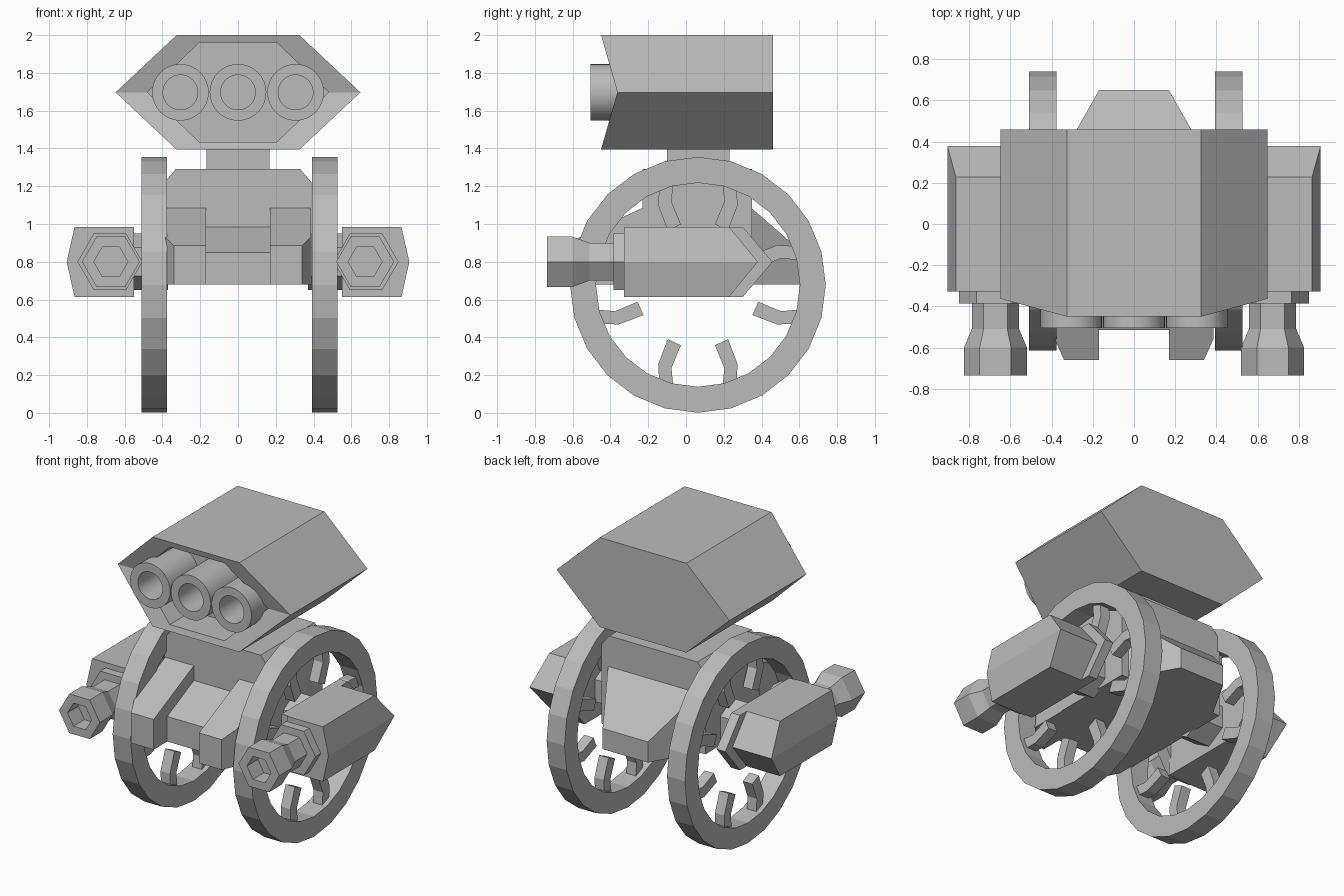
import bpy, bmesh, math
from mathutils import Vector

cube = bpy.data.objects.get("Cube")
if cube:
    bpy.data.objects.remove(cube, do_unlink=True)

GREY = (0.5, 0.5, 0.5, 1)
mat = bpy.data.materials.new("plain_grey")
mat.use_nodes = True
mat.diffuse_color = GREY
mat.node_tree.nodes["Principled BSDF"].inputs["Base Color"].default_value = GREY


def finish(name, bm, smooth=False):
    bmesh.ops.recalc_face_normals(bm, faces=bm.faces)
    mesh = bpy.data.meshes.new(name)
    bm.to_mesh(mesh)
    bm.free()
    mesh.materials.append(mat)
    obj = bpy.data.objects.new(name, mesh)
    bpy.context.scene.collection.objects.link(obj)
    if smooth:
        bpy.ops.object.select_all(action="DESELECT")
        obj.select_set(True)
        bpy.context.view_layer.objects.active = obj
        bpy.ops.object.shade_smooth_by_angle(angle=math.radians(30))
    return obj


def loft(name, rings, closed=False, ridge_cap=False, smooth=False):
    """Skin a list of equal-length point rings; cap the ends unless closed."""
    bm = bmesh.new()
    vs = [[bm.verts.new(p) for p in ring] for ring in rings]
    n = len(rings[0])
    pairs = list(zip(vs, vs[1:])) + ([(vs[-1], vs[0])] if closed else [])
    for a, b in pairs:
        for i in range(n):
            j = (i + 1) % n
            bm.faces.new((a[i], a[j], b[j], b[i]))
    if not closed:
        bm.faces.new(vs[0])
        if ridge_cap:
            e = vs[-1]
            bm.faces.new(e[:4])
            bm.faces.new((e[3], e[4], e[5], e[0]))
        else:
            bm.faces.new(vs[-1])
    return finish(name, bm, smooth)


def prism_x(name, outline, x0, x1):
    return loft(name, [[(x, y, z) for y, z in outline] for x in (x0, x1)])


def circle_y(cx, cz, r, y, n):
    return [(cx + r * math.cos(math.tau * i / n), y, cz + r * math.sin(math.tau * i / n))
            for i in range(n)]


def circle_x(x, cy, cz, r, n):
    return [(x, cy + r * math.sin(math.tau * i / n), cz + r * math.cos(math.tau * i / n))
            for i in range(n)]


# Head: hexagonal block with a folded-in front and a recess
def head_ring(half, top, depth):
    mid = 1.697
    h = top - mid
    pts = [(half[0], mid), (half[1], mid + h), (-half[1], mid + h),
           (-half[0], mid), (-half[1], mid - h), (half[1], mid - h)]
    return [(x, depth(abs(z - mid)), z) for x, z in pts]


def fold(h):
    return -0.363 - 0.087 * h / 0.303


OUTER, INNER = (0.648, 0.325), (0.48, 0.205)
loft("head", [head_ring(OUTER, 2.0, lambda h: 0.46),
              head_ring(OUTER, 2.0, fold),
              head_ring(INNER, 1.96, fold),
              head_ring(INNER, 1.96, lambda h: -0.2)])

# Eyes: three thick tubes
for label, x in (("right", -0.305), ("middle", 0), ("left", 0.305)):
    loft(label + "_eye", [circle_y(x, 1.697, r, y, 32) for r, y in
                          ((0.15, -0.19), (0.15, -0.505), (0.092, -0.505), (0.092, -0.3))],
         smooth=True)

# Neck and torso
prism_x("neck", [(-0.1, 1.25), (0.23, 1.25), (0.23, 1.42), (-0.1, 1.42)], -0.167, 0.167)
torso = [(-0.39, 0.68), (0.39, 0.68), (0.39, 1.22), (0.33, 1.29), (-0.33, 1.29), (-0.39, 1.22)]
loft("torso", [[(x, y, z) for x, z in torso] for y in (-0.23, 0.35)])
prism_x("chest", [(-0.22, 0.68), (-0.515, 0.68), (-0.515, 0.85), (-0.22, 0.99)], -0.18, 0.18)

# Back block: slopes down and narrows to the rear
loft("back_block", [[(-a, y, 0.68), (a, y, 0.68), (a, y, t), (-a, y, t)]
                    for a, y, t in ((0.345, 0.34, 1.09), (0.17, 0.65, 0.82))])


def foot(side):
    # Sloped front block with its outer front corner cut off
    s = side
    plan = [(0.17, -0.22), (0.17, -0.66), (0.34, -0.66), (0.385, -0.56), (0.385, -0.22)]
    low = [(s * x, y, 0.68) for x, y in plan]
    top = [(s * x, y, 1.09 + 0.466 * (y + 0.22)) for x, y in plan]
    return low, top


HUB_Y, HUB_Z = 0.063, 0.678


def spoke(name, x, quarter, mirror):
    # Short stub whose root bends toward the nearest axis
    outline = [(0.09, 0.355), (0.16, 0.285), (0.21, 0.42), (0.205, 0.515),
               (0.13, 0.545), (0.14, 0.44)]
    outline[0:2] = [(0.09, 0.32), (0.16, 0.288)]
    a = quarter * math.pi / 2
    pts = []
    for u, v in outline:
        u *= mirror
        pts.append((HUB_Y + u * math.cos(a) + v * math.sin(a),
                    HUB_Z - u * math.sin(a) + v * math.cos(a)))
    prism_x(name, pts, x - 0.035, x + 0.035)


for label, s in (("left", 1), ("right", -1)):
    loft(label + "_front_block", foot(s))

    # Wheel rim and its spokes
    c = 0.46 if s > 0 else -0.443
    loft(label + "_wheel", [circle_x(c + dx, HUB_Y, HUB_Z, r, 24) for dx, r in
                            ((-0.067, 0.677), (0.067, 0.677), (0.067, 0.54), (-0.067, 0.54))],
         closed=True)
    for q in range(4):
        for m in (1, -1):
            spoke(f"{label}_spoke_{q}_{'a' if m > 0 else 'b'}", c, q, m)

    # Arm: wedge-ended casing, inner flange and shaft
    casing = [(0.907, 0.8), (0.865, 0.985), (0.6, 0.985), (0.57, 0.8), (0.6, 0.613), (0.865, 0.613)]
    front = [(s * x, -0.327, z) for x, z in casing]
    back = [(s * x, 0.38 if z == 0.8 else 0.228, z) for x, z in casing]
    loft(label + "_arm_casing", [front, back], ridge_cap=True)
    flange = [(-0.32, 0.613), (0.3, 0.613), (0.458, 0.8), (0.3, 0.985), (-0.32, 0.985)]
    prism_x(label + "_arm_flange", flange, s * 0.55, s * 0.615)
    loft(label + "_arm_shaft", [circle_x(s * x, 0.06, 0.8, 0.15, 6) for x in (0.37, 0.57)])

    # Barrel: collar, waist and flared hollow muzzle
    loft(label + "_arm_collar", [circle_y(s * 0.678, 0.8, 0.172, y, 6) for y in (-0.3, -0.385)])
    loft(label + "_arm_barrel", [circle_y(s * 0.673, 0.8, r, y, 6) for r, y in
                                 ((0.115, -0.36), (0.115, -0.51), (0.153, -0.6), (0.153, -0.737),
                                  (0.09, -0.737), (0.09, -0.62))])
